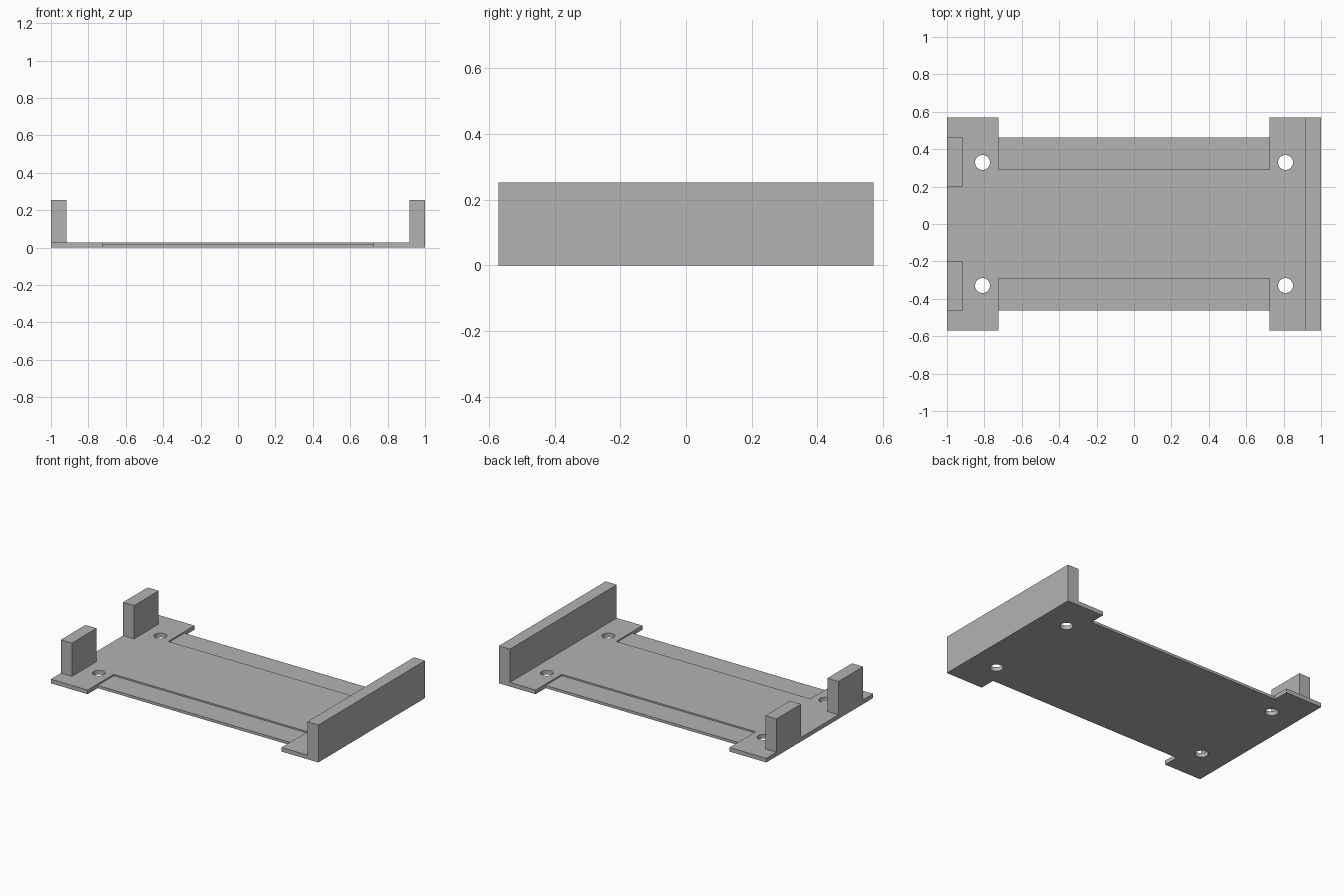
import bpy
import bmesh
from mathutils import Matrix, Vector

default = bpy.data.objects.get("Cube")
if default:
    bpy.data.objects.remove(default, do_unlink=True)

HALF_X, HALF_Y = 1.0, 0.57
PLATE, LEDGE, TOP = 0.028, 0.018, 0.253
WALL = 0.083                      # thickness of wall and stops
NOTCH_X = 0.725                   # half length of the side notches
EDGE_Y, LEDGE_Y = 0.463, 0.291    # outer and inner edge of the thin ledges

grey = bpy.data.materials.new("plain grey")
grey.use_nodes = True
colour = (0.45, 0.45, 0.45, 1)
grey.diffuse_color = colour
grey.node_tree.nodes["Principled BSDF"].inputs["Base Color"].default_value = colour


def add_object(name, bm):
    mesh = bpy.data.meshes.new(name)
    bm.to_mesh(mesh)
    bm.free()
    mesh.materials.append(grey)
    obj = bpy.data.objects.new(name, mesh)
    bpy.context.scene.collection.objects.link(obj)
    return obj


def box(name, low, high):
    low, high = Vector(low), Vector(high)
    bm = bmesh.new()
    place = Matrix.Translation((low + high) / 2) @ Matrix.Diagonal((*(high - low), 1))
    bmesh.ops.create_cube(bm, size=1, matrix=place)
    return add_object(name, bm)


def cylinder(name, x, y, radius, height):
    bm = bmesh.new()
    bmesh.ops.create_cone(bm, cap_ends=True, segments=32, radius1=radius,
                          radius2=radius, depth=height,
                          matrix=Matrix.Translation((x, y, 0)))
    return add_object(name, bm)


def cut(target, cutter):
    cutter.hide_render = True
    mod = target.modifiers.new("cut", "BOOLEAN")
    mod.operation = "DIFFERENCE"
    mod.solver = "EXACT"
    mod.object = cutter
    bpy.context.view_layer.objects.active = target
    bpy.ops.object.modifier_apply(modifier=mod.name)
    bpy.data.objects.remove(cutter, do_unlink=True)


# Base plate with side notches, lowered ledges and screw holes
plate = box("base_plate", (-HALF_X, -HALF_Y, 0), (HALF_X, HALF_Y, PLATE))
for side in (-1, 1):
    def span(inner, outer):
        return sorted((side * inner, side * outer))

    y0, y1 = span(EDGE_Y, 1)
    cut(plate, box("notch_cutter", (-NOTCH_X, y0, -1), (NOTCH_X, y1, 1)))
    y0, y1 = span(LEDGE_Y, 1)
    cut(plate, box("ledge_cutter", (-NOTCH_X, y0, LEDGE), (NOTCH_X, y1, 1)))
    for x in (-0.81, 0.81):
        cut(plate, cylinder("hole_cutter", x, side * 0.329, 0.04, 1))

    # Short end stop on this side
    y0, y1 = span(0.2, EDGE_Y)
    box("back_stop" if side > 0 else "front_stop",
        (-HALF_X, y0, PLATE), (WALL - HALF_X, y1, TOP))

# Full-width end wall
box("end_wall", (HALF_X - WALL, -HALF_Y, PLATE), (HALF_X, HALF_Y, TOP))
